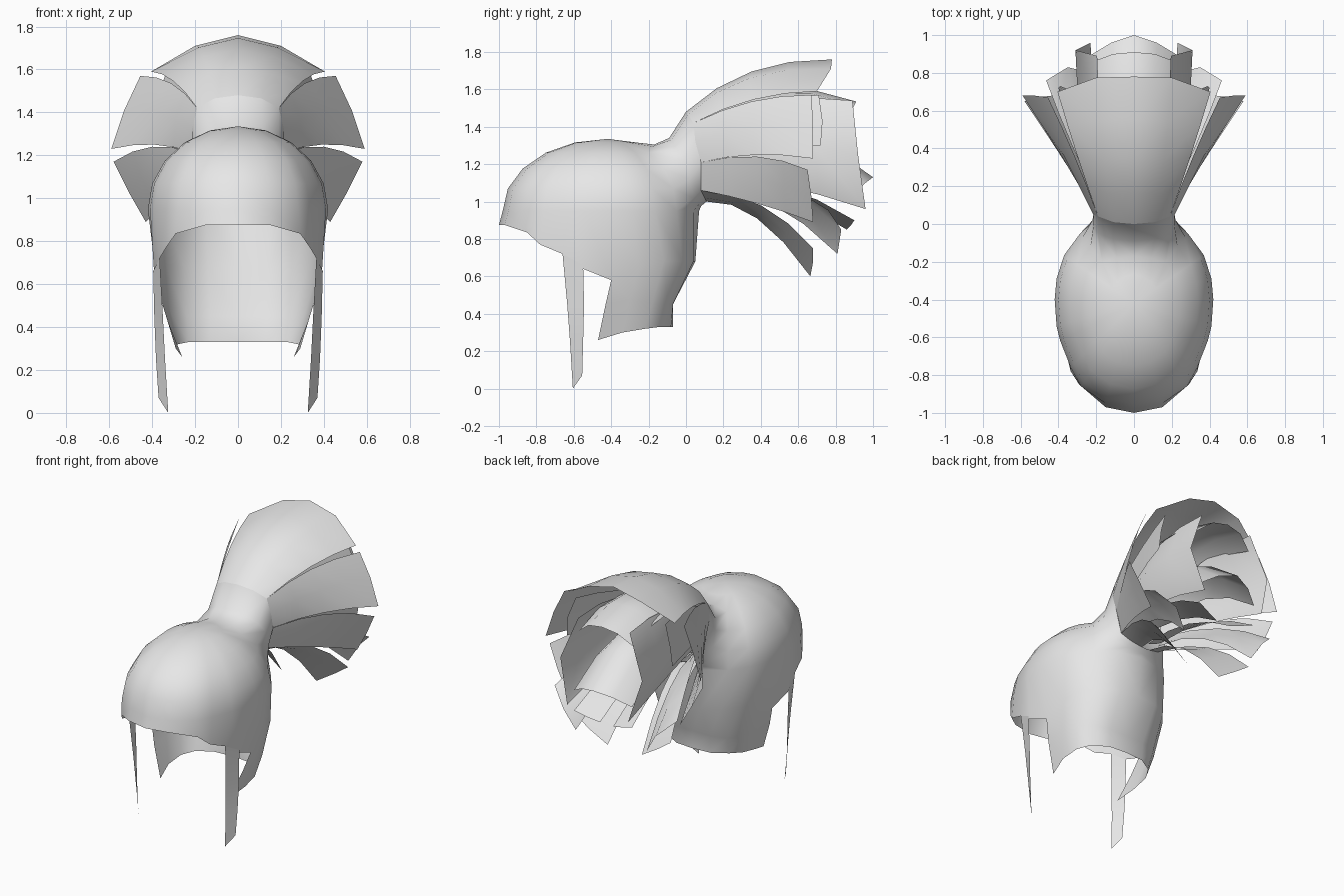
import bpy, bmesh, math
from mathutils import Vector

mat = bpy.data.materials.new("pale grey hair")
mat.diffuse_color = (0.8, 0.8, 0.8, 1)


def sheet(name, patches):
    """Loft each patch through its rows of points, weld them and mirror across x."""
    bm = bmesh.new()
    for rows in patches:
        vs = [[bm.verts.new(p) for p in r] for r in rows]
        for a, b in zip(vs, vs[1:]):
            for i in range(len(a) - 1):
                bm.faces.new((a[i], a[i + 1], b[i + 1], b[i]))
    g = bmesh.ops.duplicate(bm, geom=bm.verts[:] + bm.edges[:] + bm.faces[:])["geom"]
    for v in g:
        if isinstance(v, bmesh.types.BMVert):
            v.co.x *= -1
    bmesh.ops.reverse_faces(bm, faces=[f for f in g if isinstance(f, bmesh.types.BMFace)])
    bmesh.ops.remove_doubles(bm, verts=bm.verts[:], dist=0.0005)
    bmesh.ops.recalc_face_normals(bm, faces=bm.faces[:])
    me = bpy.data.meshes.new(name)
    bm.to_mesh(me)
    bm.free()
    ob = bpy.data.objects.new(name, me)
    bpy.context.collection.objects.link(ob)
    me.materials.append(mat)
    me.polygons.foreach_set("use_smooth", [True] * len(me.polygons))
    return ob


def lock(name, root, mid, tip):
    """Curved lock of hair: quadratic sweep between three cross rows."""
    rows = []
    for k in range(5):
        t = k / 4
        row = []
        for a, b, c in zip(root, mid, tip):
            a, b, c = Vector(a), Vector(b), Vector(c)
            row.append(a * (1 - t) * (1 - 2 * t) + b * 4 * t * (1 - t) + c * t * (2 * t - 1))
        rows.append(row)
    return sheet(name, [rows])


# Scalp cap: widest outline of one half, domed up to the crown
outline = [(0, -.98), (.15, -.95), (.28, -.86), (.335, -.76), (.39, -.62), (.41, -.54),
           (.42, -.40), (.41, -.29), (.37, -.165), (.285, -.05), (.15, .04), (0, .07)]
cy, base, rise = -.42, .95, .385
dome = []
for k in range(6):
    a = math.radians(18 * k)
    s = math.sin(a)
    dome.append([(x * s, cy + (y - cy) * s, base + rise * math.cos(a)) for x, y in outline])
dome[2][10:] = [(.09, -.18, 1.295), (0, -.17, 1.305)]
# Hem: fringe at the front, cheeks, then the top of the nape
hem = [(0, -1, .875), (.15, -.97, .875), (.29, -.85, .835), (.335, -.78, .77),
       (.365, -.66, .72), (.39, -.55, .64), (.375, -.40, .58), (.37, -.25, .66),
       (.33, -.12, .68), (.25, -.02, .68), (.14, .04, .68), (0, .05, .68)]
# Nape with pointed front corners
nape = [hem[6:],
        [(.335, -.43, .45), (.335, -.30, .47), (.31, -.18, .46), (.24, -.10, .45),
         (.13, -.07, .45), (0, -.07, .45)],
        [(.26, -.47, .26), (.29, -.34, .30), (.28, -.22, .32), (.23, -.14, .33),
         (.13, -.08, .33), (0, -.07, .33)]]
# Neck of the tail, grown from the opening at the back of the dome
neck = [[dome[2][11], dome[2][10], dome[2][9], dome[3][9], dome[4][9], dome[5][9],
         dome[5][10], dome[5][11]],
        [(0, -.09, 1.34), (.11, -.08, 1.33), (.19, -.05, 1.28), (.215, -.01, 1.22),
         (.22, .02, 1.12), (.20, .04, 1.02), (.11, .07, .985), (0, .08, .975)],
        [(0, 0, 1.48), (.11, .01, 1.465), (.19, .04, 1.42), (.215, .05, 1.32),
         (.21, .08, 1.21), (.17, .08, 1.06), (.11, .10, 1.02), (0, .11, 1.0)]]
sheet("scalp_cap", [dome[:3], [r[:10] for r in dome[2:]], [dome[5], hem], nape, neck])

# Long thin locks in front of the ears
sheet("side_lock", [[
    [(.365, -.66, .72), (.395, -.55, .66)],
    [(.35, -.635, .45), (.39, -.545, .45)],
    [(.34, -.62, .25), (.382, -.55, .25)],
    [(.325, -.605, 0), (.37, -.555, .07)]]])

# Outer fan of the tail
lock("tail_top",
     [(0, 0, 1.48), (.11, .01, 1.465), (.19, .04, 1.42)],
     [(0, .35, 1.695), (.16, .34, 1.66), (.30, .36, 1.545)],
     [(0, .78, 1.76), (.20, .775, 1.71), (.405, .70, 1.59)])
lock("tail_upper_side",
     [(.19, .04, 1.42), (.215, .05, 1.32), (.21, .08, 1.21)],
     [(.31, .35, 1.535), (.37, .36, 1.40), (.39, .37, 1.25)],
     [(.455, .67, 1.57), (.53, .68, 1.41), (.59, .68, 1.23)])
lock("tail_lower_side",
     [(.21, .08, 1.21), (.19, .08, 1.14), (.17, .08, 1.06)],
     [(.40, .38, 1.24), (.37, .38, 1.12), (.31, .38, .99)],
     [(.58, .65, 1.17), (.51, .67, 1.03), (.43, .68, .89)])
lock("tail_bottom",
     [(.17, .08, 1.06), (.11, .10, 1.02), (.03, .11, 1.0)],
     [(.27, .40, .98), (.18, .40, .93), (.08, .38, .91)],
     [(.36, .68, .75), (.26, .68, .68), (.13, .665, .60)])

# Inner layer of longer locks
lock("inner_top",
     [(0, .04, 1.42), (.10, .05, 1.39), (.15, .06, 1.34)],
     [(0, .45, 1.60), (.11, .45, 1.58), (.20, .44, 1.52)],
     [(0, .91, 1.535), (.11, .90, 1.515), (.205, .865, 1.44)])
lock("inner_upper_side",
     [(.17, .05, 1.40), (.18, .06, 1.32), (.17, .09, 1.20)],
     [(.25, .38, 1.52), (.29, .40, 1.40), (.30, .40, 1.27)],
     [(.34, .71, 1.57), (.39, .73, 1.43), (.40, .72, 1.30)])
lock("inner_side",
     [(.12, .05, 1.36), (.16, .07, 1.25), (.13, .09, 1.12)],
     [(.17, .45, 1.53), (.27, .47, 1.31), (.20, .48, 1.09)],
     [(.195, .89, 1.54), (.31, .92, 1.25), (.23, .96, .96)])
lock("inner_low_side",
     [(.17, .08, 1.16), (.15, .09, 1.11), (.11, .10, 1.06)],
     [(.33, .42, 1.13), (.26, .45, 1.05), (.19, .45, .99)],
     [(.465, .76, .955), (.35, .83, .85), (.27, .81, .72)])
lock("inner_centre",
     [(0, .06, 1.30), (.07, .07, 1.27), (.12, .08, 1.20)],
     [(0, .50, 1.40), (.11, .49, 1.36), (.19, .46, 1.27)],
     [(0, 1.0, 1.13), (.12, .96, 1.10), (.22, .90, 1.04)])
lock("inner_bottom",
     [(.14, .09, 1.10), (.09, .10, 1.07), (.03, .10, 1.05)],
     [(.18, .50, 1.08), (.11, .50, 1.05), (.04, .48, 1.03)],
     [(.22, .90, .90), (.13, .88, .87), (.05, .86, .85)])
